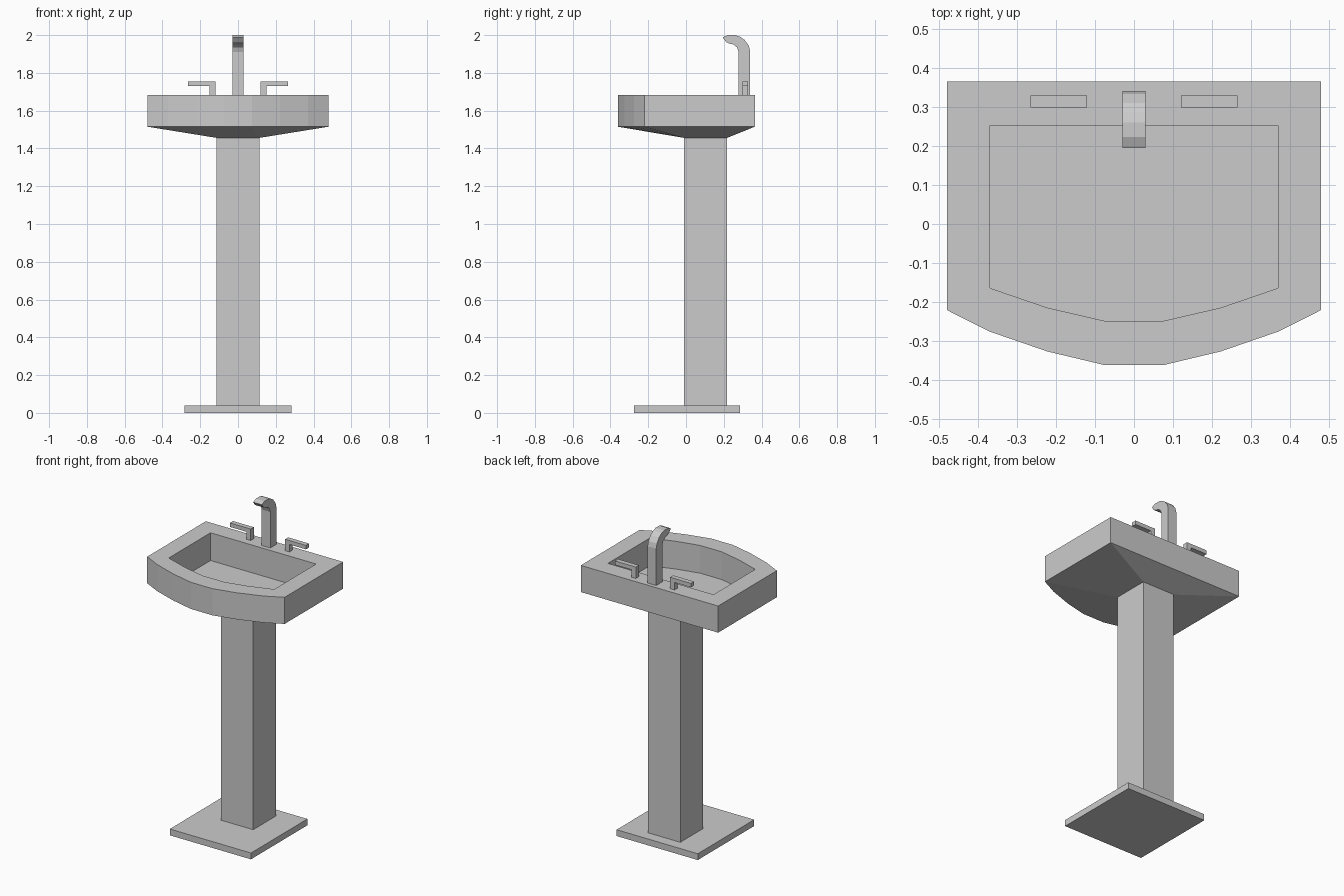
import bpy, bmesh

if "Cube" in bpy.data.objects:
    bpy.data.objects.remove(bpy.data.objects["Cube"])


def make_object(name, rings, cap_start=False, cap_end=False):
    """Loft matching rings; repeated points collapse into triangles."""
    bm = bmesh.new()
    found = {}

    def vert(p):
        if p not in found:
            found[p] = bm.verts.new(p)
        return found[p]

    def face(points):
        vs = [vert(p) for p in dict.fromkeys(points)]
        if len(vs) > 2:
            bm.faces.new(vs)

    for a, b in zip(rings, rings[1:]):
        n = len(a)
        for i in range(n):
            j = (i + 1) % n
            face([a[i], a[j], b[j], b[i]])
    if cap_start:
        face(rings[0])
    if cap_end:
        face(rings[-1])
    bmesh.ops.recalc_face_normals(bm, faces=bm.faces)
    mesh = bpy.data.meshes.new(name)
    bm.to_mesh(mesh)
    bm.free()
    obj = bpy.data.objects.new(name, mesh)
    bpy.context.collection.objects.link(obj)
    return obj


def box(name, x0, x1, y0, y1, z0, z1):
    rings = [[(x0, y0, z), (x1, y0, z), (x1, y1, z), (x0, y1, z)] for z in (z0, z1)]
    return make_object(name, rings, True, True)


def extrude_x(name, profile, x0, x1):
    """Extrude a (y, z) profile along x."""
    return make_object(name, [[(x, y, z) for y, z in profile] for x in (x0, x1)], True, True)


def extrude_y(name, profile, y0, y1):
    """Extrude an (x, z) profile along y."""
    return make_object(name, [[(x, y, z) for x, z in profile] for y in (y0, y1)], True, True)


def ring(half, z):
    """Mirror the right half of an outline into a closed ring."""
    full = half + [(-x, y) for x, y in reversed(half)]
    return [(x, y, z) for x, y in full]


# Foot plate and column
box("foot_plate", -0.283, 0.283, -0.275, 0.287, 0, 0.04)
box("column", -0.113, 0.113, -0.01, 0.218, 0.04, 1.456)

# Basin: tapered underside, outer wall, rim, inner wall and floor
outer = [(0.479, 0.364), (0.479, -0.22), (0.37, -0.275), (0.222, -0.326), (0.075, -0.361)]
inner = [(0.368, 0.252), (0.368, -0.164), (0.368, -0.164), (0.222, -0.214), (0.075, -0.248)]
neck = [(0.113, 0.218)] + [(0.113, -0.01)] * 4
make_object("basin", [
    ring(neck, 1.456),
    ring(outer, 1.515),
    ring(outer, 1.683),
    ring(inner, 1.683),
    ring(inner, 1.508),
], cap_end=True)

# Spout with a bent tip
spout = [(0.34, 1.683), (0.34, 1.915), (0.332, 1.945), (0.31, 1.975), (0.285, 1.992),
         (0.26, 2.0), (0.222, 2.0), (0.194, 1.988), (0.212, 1.964), (0.23, 1.955),
         (0.252, 1.95), (0.27, 1.935), (0.279, 1.91), (0.279, 1.683)]
extrude_x("spout", spout, -0.03, 0.03)

# Lever handles, one each side
lever = [(0.12, 1.683), (0.15, 1.683), (0.15, 1.73), (0.265, 1.73), (0.265, 1.755), (0.12, 1.755)]
for side, sign in (("right", 1), ("left", -1)):
    extrude_y(side + "_handle", [(sign * x, z) for x, z in lever], 0.298, 0.329)
